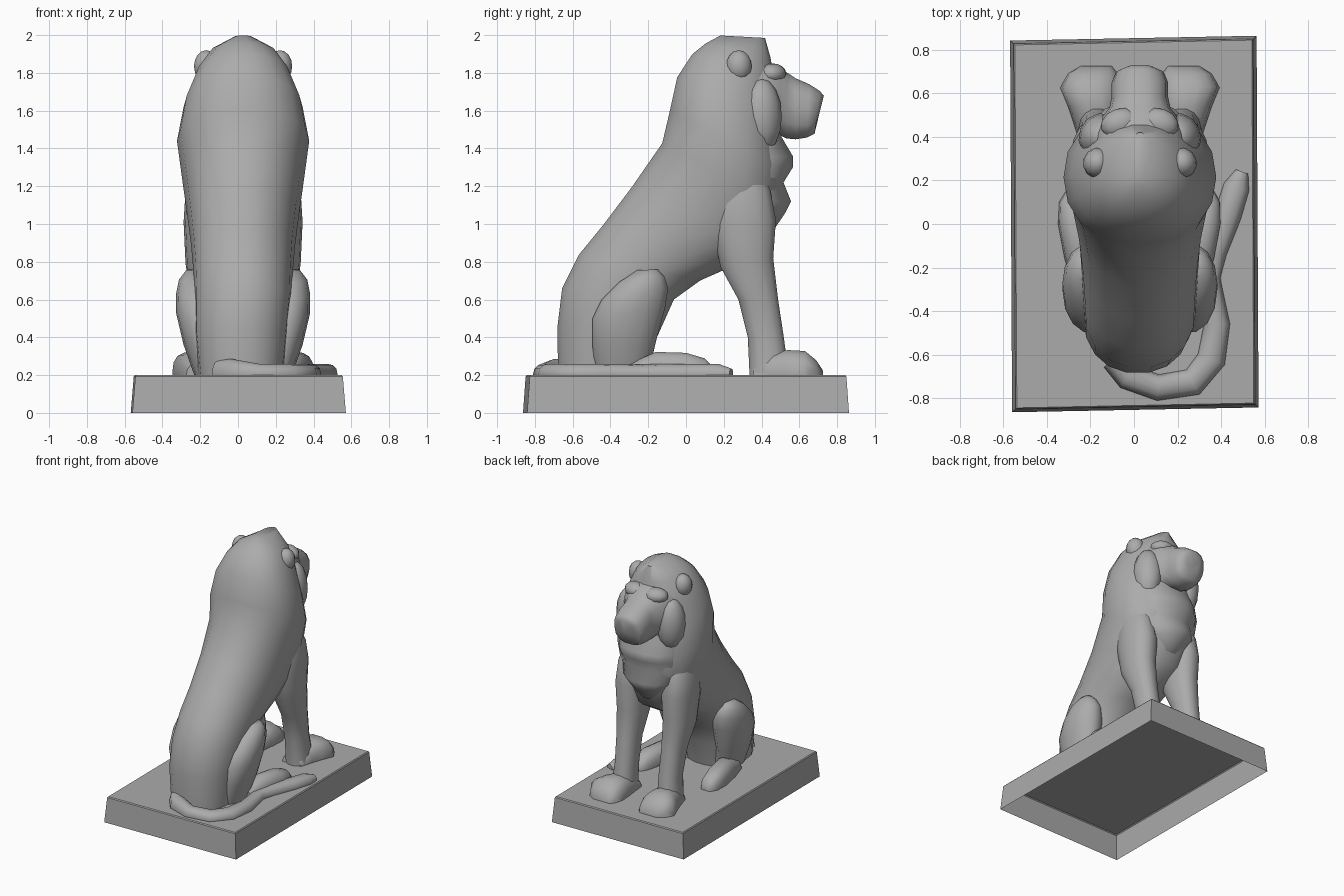
import bpy, bmesh, math
from mathutils import Vector, Matrix

CX = 0.027      # centre line of the animal
TOP = 0.2       # top of the plinth

stone = bpy.data.materials.new("dark_stone")
stone.diffuse_color = (0.41, 0.41, 0.41, 1)


def finish(name, bm, smooth=True, clip=True):
    if clip:
        geom = bm.verts[:] + bm.edges[:] + bm.faces[:]
        bmesh.ops.bisect_plane(bm, geom=geom, plane_co=(0, 0, TOP),
                               plane_no=(0, 0, 1), clear_inner=True)
    me = bpy.data.meshes.new(name)
    bm.to_mesh(me)
    bm.free()
    me.materials.append(stone)
    for p in me.polygons:
        p.use_smooth = smooth
    if smooth:
        me.set_sharp_from_angle(angle=math.radians(60))
    ob = bpy.data.objects.new(name, me)
    bpy.context.collection.objects.link(ob)
    return ob


def spow(t, e):
    return math.copysign(abs(t) ** e, t)


def loft(name, rings, n=14, e=0.9):
    """Skin of rounded sections, each given as centre, half axis u, half axis v."""
    bm = bmesh.new()
    loops = []
    for c, u, v in rings:
        loop = []
        for i in range(n):
            a = 2 * math.pi * i / n
            loop.append(bm.verts.new(c + u * spow(math.cos(a), e) + v * spow(math.sin(a), e)))
        loops.append(loop)
    for a, b in zip(loops, loops[1:]):
        for i in range(n):
            j = (i + 1) % n
            bm.faces.new((a[i], a[j], b[j], b[i]))
    bm.faces.new(loops[0])
    bm.faces.new(loops[-1])
    bmesh.ops.recalc_face_normals(bm, faces=bm.faces)
    return finish(name, bm)


def spans(name, rows, side=1, n=14, e=0.9):
    """Loft from rows of (y1, z1, y2, z2, x offset, half width)."""
    rings = []
    for y1, z1, y2, z2, x, w in rows:
        a, b = Vector((0, y1, z1)), Vector((0, y2, z2))
        rings.append(((a + b) / 2 + Vector((CX + side * x, 0, 0)),
                      Vector((w, 0, 0)), (b - a) / 2))
    return loft(name, rings, n, e)


def blob(name, loc, scale, rot_z=0.0):
    bm = bmesh.new()
    bmesh.ops.create_uvsphere(bm, u_segments=12, v_segments=8, radius=1)
    m = (Matrix.Translation(loc) @ Matrix.Rotation(rot_z, 4, 'Z')
         @ Matrix.Diagonal((*scale, 1)))
    bmesh.ops.transform(bm, matrix=m, verts=bm.verts)
    return finish(name, bm)


# plinth: tapered, slightly skewed shell, open underneath
bm = bmesh.new()
levels = []
for hx, hy, z in ((0.565, 0.852, 0), (0.549, 0.838, 0.193), (0.543, 0.832, TOP)):
    levels.append([bm.verts.new((sx * hx + (0.006 if sy < 0 else -0.003),
                                 sy * hy + 0.011 * sx, z))
                   for sx, sy in ((-1, -1), (1, -1), (1, 1), (-1, 1))])
for a, b in zip(levels, levels[1:]):
    for i in range(4):
        j = (i + 1) % 4
        bm.faces.new((a[i], a[j], b[j], b[i]))
bm.faces.new(levels[-1])
finish("plinth", bm, smooth=False, clip=False)

# body and mane, from rump to crown
spans("body", [
    (-0.68, 0.19, -0.20, 0.19, -0.01, 0.225),
    (-0.685, 0.45, -0.15, 0.40, -0.01, 0.25),
    (-0.66, 0.66, -0.06, 0.60, 0, 0.26),
    (-0.57, 0.84, 0.08, 0.70, 0, 0.265),
    (-0.44, 1.00, 0.24, 0.77, 0, 0.275),
    (-0.29, 1.20, 0.42, 0.88, 0, 0.295),
    (-0.13, 1.43, 0.50, 1.08, 0, 0.325),
    (-0.09, 1.60, 0.52, 1.28, 0, 0.35),
    (-0.05, 1.78, 0.50, 1.46, 0, 0.315),
    (0.03, 1.90, 0.48, 1.70, 0, 0.245),
    (0.10, 1.955, 0.45, 1.88, 0, 0.17),
    (0.18, 1.998, 0.42, 1.985, 0, 0.045)], n=18)

# chest tufts below the chin
spans("chest_mane", [
    (0.30, 0.95, 0.46, 0.96, 0, 0.08),
    (0.26, 1.05, 0.53, 1.06, 0, 0.16),
    (0.24, 1.11, 0.56, 1.12, 0, 0.21),
    (0.22, 1.21, 0.52, 1.22, 0, 0.24),
    (0.20, 1.28, 0.57, 1.30, 0, 0.25),
    (0.20, 1.34, 0.57, 1.36, 0, 0.25),
    (0.22, 1.45, 0.51, 1.46, 0, 0.25),
    (0.26, 1.60, 0.49, 1.60, 0, 0.23)], e=1.0)

# face and muzzle
spans("face", [
    (0.28, 1.89, 0.30, 1.43, 0, 0.23),
    (0.42, 1.865, 0.42, 1.45, 0, 0.205),
    (0.50, 1.835, 0.49, 1.47, 0, 0.17),
    (0.535, 1.805, 0.53, 1.45, 0, 0.14),
    (0.58, 1.775, 0.58, 1.445, 0, 0.13),
    (0.655, 1.742, 0.64, 1.455, 0, 0.13),
    (0.71, 1.705, 0.68, 1.475, 0, 0.11),
    (0.73, 1.68, 0.70, 1.56, 0, 0.06)], e=0.8)

HAUNCH = [
    (-0.48, 0.19, -0.20, 0.19, 0.17, 0.085),
    (-0.50, 0.36, -0.16, 0.36, 0.215, 0.10),
    (-0.50, 0.50, -0.105, 0.56, 0.23, 0.125),
    (-0.45, 0.60, -0.09, 0.66, 0.24, 0.115),
    (-0.36, 0.69, -0.11, 0.72, 0.25, 0.09),
    (-0.26, 0.755, -0.15, 0.76, 0.26, 0.04)]
HIND_PAW = [
    (-0.30, 0.14, -0.30, 0.26, 0.24, 0.06),
    (-0.16, 0.10, -0.16, 0.325, 0.26, 0.085),
    (0.00, 0.10, 0.00, 0.32, 0.29, 0.085),
    (0.10, 0.12, 0.10, 0.29, 0.30, 0.07),
    (0.15, 0.16, 0.15, 0.235, 0.30, 0.04)]
FRONT_LEG = [
    (0.18, 1.30, 0.38, 1.32, 0.19, 0.07),
    (0.13, 1.16, 0.45, 1.18, 0.20, 0.105),
    (0.13, 1.00, 0.48, 1.02, 0.20, 0.115),
    (0.18, 0.77, 0.465, 0.82, 0.20, 0.105),
    (0.275, 0.60, 0.49, 0.60, 0.195, 0.085),
    (0.325, 0.40, 0.52, 0.40, 0.19, 0.08),
    (0.335, 0.18, 0.55, 0.18, 0.20, 0.09)]
FRONT_PAW = [
    (0.35, 0.14, 0.36, 0.26, 0.19, 0.08),
    (0.45, 0.10, 0.45, 0.32, 0.20, 0.10),
    (0.54, 0.08, 0.54, 0.335, 0.21, 0.12),
    (0.62, 0.08, 0.63, 0.33, 0.225, 0.14),
    (0.69, 0.10, 0.69, 0.28, 0.215, 0.115),
    (0.725, 0.14, 0.725, 0.225, 0.20, 0.075)]

# limbs, ears, brows and cheek mane on both sides
for side, tag in ((-1, "left"), (1, "right")):
    spans("haunch_" + tag, HAUNCH, side, e=1.0)
    spans("hind_paw_" + tag, HIND_PAW, side, e=0.8)
    spans("front_leg_" + tag, FRONT_LEG, side)
    spans("front_paw_" + tag, FRONT_PAW, side, e=0.8)
    blob("ear_" + tag, (CX + side * 0.195, 0.28, 1.835), (0.066, 0.07, 0.085), side * 0.3)
    blob("brow_" + tag, (CX + side * 0.09, 0.46, 1.795), (0.09, 0.07, 0.055), -side * 0.3)
    blob("cheek_mane_" + tag, (CX + side * 0.18, 0.40, 1.57), (0.10, 0.11, 0.20), side * 0.4)

# tail curled round the right side, ending in a tuft: x, y, half width
TAIL = [(-0.09, -0.62, 0.06), (-0.03, -0.70, 0.06), (0.11, -0.75, 0.06),
        (0.27, -0.725, 0.064), (0.355, -0.62, 0.066), (0.38, -0.46, 0.06),
        (0.345, -0.25, 0.05), (0.37, -0.13, 0.055), (0.43, 0.04, 0.062),
        (0.47, 0.17, 0.06), (0.495, 0.24, 0.03)]
rings = []
for i, (x, y, w) in enumerate(TAIL):
    a, b = TAIL[max(i - 1, 0)], TAIL[min(i + 1, len(TAIL) - 1)]
    d = Vector((b[0] - a[0], b[1] - a[1], 0)).normalized()
    h = 0.08 if i < 2 else min(w, 0.055)
    rings.append((Vector((x, y, 0.205)), Vector((-d.y, d.x, 0)) * w, Vector((0, 0, h))))
loft("tail", rings, n=12, e=0.9)
